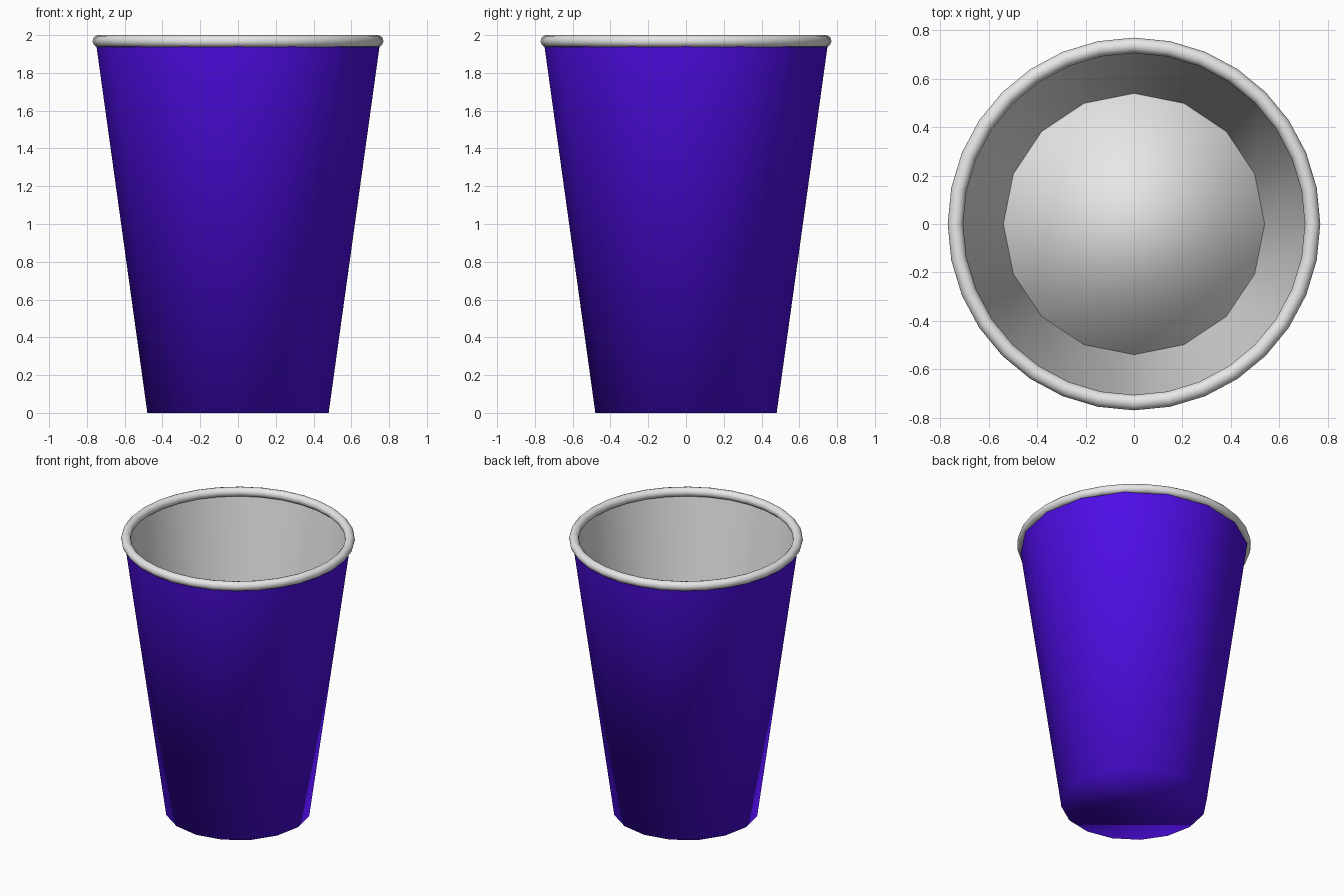
import bpy, bmesh, math

if "Cube" in bpy.data.objects:
    bpy.data.objects.remove(bpy.data.objects["Cube"])

SIDES = 16
BASE_R, TOP_R, TOP_Z = 0.48, 0.752, 1.96


def material(name, rgb):
    m = bpy.data.materials.new(name)
    m.diffuse_color = (*rgb, 1.0)
    m.use_nodes = True
    m.node_tree.nodes["Principled BSDF"].inputs["Base Color"].default_value = m.diffuse_color
    return m


purple = material("purple", (0.078, 0.004, 0.8))
white = material("white", (0.8, 0.8, 0.8))


def wall_radius(z):
    return BASE_R + (TOP_R - BASE_R) * z / TOP_Z


def lathe(name, profile, sides, mat, cap_first=False, cap_last=False, closed=False, flip=False):
    """Spin (radius, z) points around the z axis, fully smooth shaded."""
    bm = bmesh.new()
    rings = []
    for r, z in profile:
        rings.append([bm.verts.new((r * math.cos(2 * math.pi * i / sides),
                                    r * math.sin(2 * math.pi * i / sides), z))
                      for i in range(sides)])
    pairs = list(zip(rings, rings[1:]))
    if closed:
        pairs.append((rings[-1], rings[0]))
    for a, b in pairs:
        for i in range(sides):
            j = (i + 1) % sides
            bm.faces.new((a[i], a[j], b[j], b[i]))
    if cap_first:
        bm.faces.new(rings[0][::-1])
    if cap_last:
        bm.faces.new(rings[-1])
    for f in bm.faces:
        f.smooth = True
        if flip:
            f.normal_flip()
    me = bpy.data.meshes.new(name)
    bm.to_mesh(me)
    bm.free()
    me.materials.append(mat)
    ob = bpy.data.objects.new(name, me)
    bpy.context.collection.objects.link(ob)
    return ob


# Outer purple wall with flat base
lathe("outer_wall", [(BASE_R, 0), (TOP_R, TOP_Z)], SIDES, purple, cap_first=True)

# White lining, facing inwards
GAP, FLOOR_Z = 0.006, 0.475
lathe("inner_wall", [(wall_radius(FLOOR_Z - 0.02) - GAP, FLOOR_Z - 0.02), (TOP_R - GAP, TOP_Z)],
      SIDES, white, flip=True)

# Raised inner floor
lathe("inner_floor", [(wall_radius(FLOOR_Z - 0.02) - GAP, FLOOR_Z - 0.02),
                      (wall_radius(FLOOR_Z) - GAP, FLOOR_Z)],
      SIDES, white, cap_last=True)

# Rolled rim
R, r, n = 0.738, 0.032, 12
rim = [(R + r * math.cos(2 * math.pi * k / n), 2.0 - r + r * math.sin(2 * math.pi * k / n))
       for k in range(n)]
lathe("rolled_rim", rim, 32, white, closed=True)
